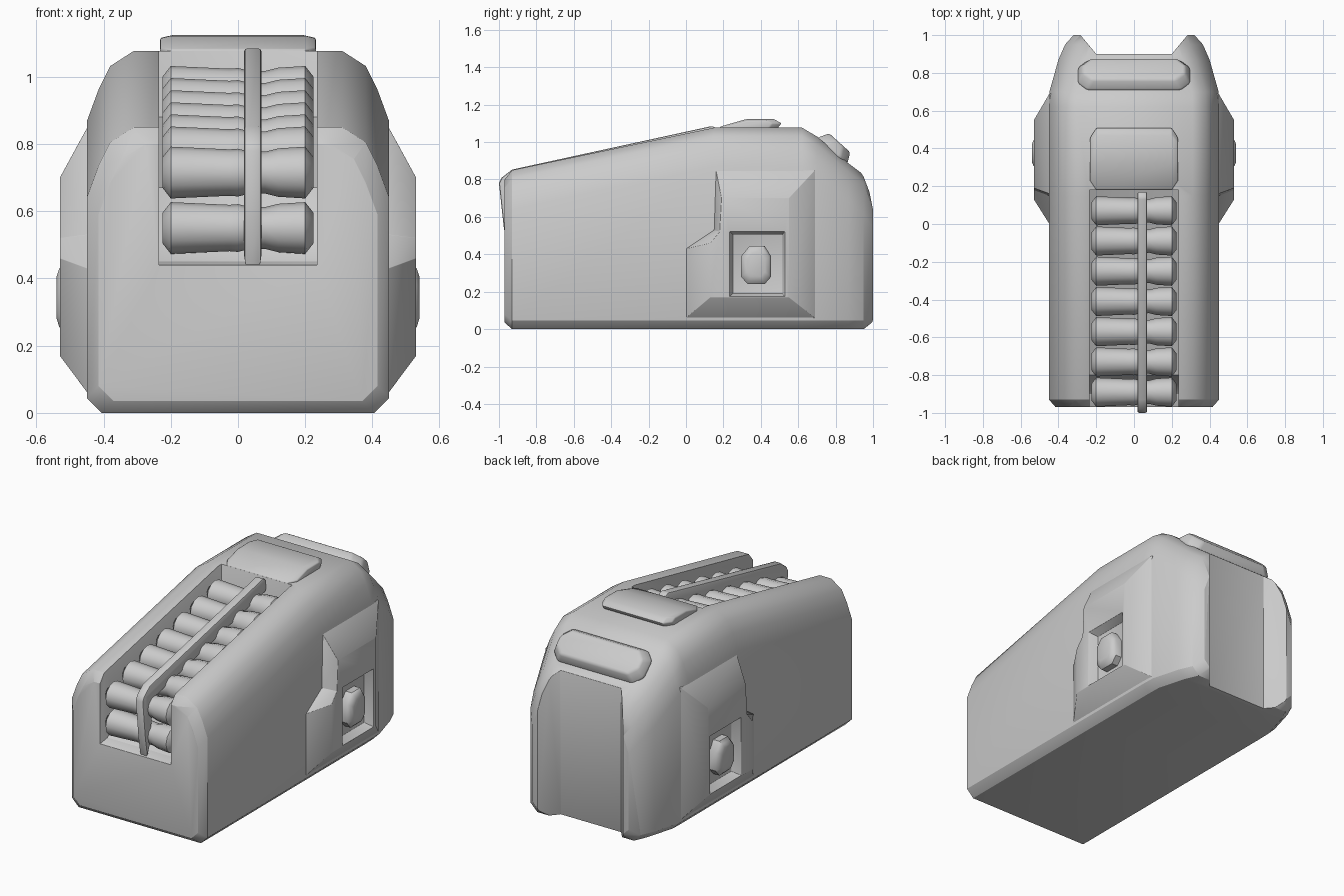
import bpy, bmesh, math
from mathutils import Matrix

if "Cube" in bpy.data.objects:
    bpy.data.objects.remove(bpy.data.objects["Cube"])


def make(name, bm, bevel=0.0, cutters=(), segs=2, helper=False):
    """Turn a bmesh into an object, cut it, bevel it and smooth it by angle."""
    bmesh.ops.recalc_face_normals(bm, faces=bm.faces)
    me = bpy.data.meshes.new(name)
    bm.to_mesh(me)
    bm.free()
    ob = bpy.data.objects.new(name, me)
    bpy.context.collection.objects.link(ob)
    if helper:
        ob.hide_render = True
        ob.hide_viewport = False
        return ob
    for c in cutters:
        m = ob.modifiers.new("cut", 'BOOLEAN')
        m.operation, m.object, m.solver = 'DIFFERENCE', c, 'EXACT'
    if bevel:
        b = ob.modifiers.new("bevel", 'BEVEL')
        b.width, b.segments = bevel, segs
        b.limit_method, b.angle_limit = 'ANGLE', math.radians(35)
    if ob.modifiers:
        bpy.context.view_layer.update()
        dg = bpy.context.evaluated_depsgraph_get()
        ob_mesh = bpy.data.meshes.new_from_object(ob.evaluated_get(dg))
        ob.modifiers.clear()
        ob.data = ob_mesh
    for p in ob.data.polygons:
        p.use_smooth = True
    ob.data.set_sharp_from_angle(angle=math.radians(40))
    return ob


def loft(rings):
    """Skin equal-length closed rings and cap both ends."""
    bm = bmesh.new()
    vs = [[bm.verts.new(p) for p in r] for r in rings]
    n = len(vs[0])
    for a, b in zip(vs, vs[1:]):
        for i in range(n):
            j = (i + 1) % n
            bm.faces.new((a[i], a[j], b[j], b[i]))
    bm.faces.new(vs[0])
    bm.faces.new(vs[-1])
    return bm


def yz_prism(pts, x0, x1):
    return loft([[(x, y, z) for y, z in pts] for x in (x0, x1)])


def rect(y0, y1, z0, z1):
    return [(y0, z0), (y1, z0), (y1, z1), (y0, z1)]


def pill(sx, sy, sz, c, inset):
    """Plate in the xy plane with clipped corners and a ridge round its rim."""
    def ring(k, z):
        a, b = sx - k, sy - k
        q = [(a, b - c), (a - c, b), (-a + c, b), (-a, b - c),
             (-a, -b + c), (-a + c, -b), (a - c, -b), (a, -b + c)]
        return [(x, y, z) for x, y in q]
    return loft([ring(inset, -sz), ring(0, 0), ring(inset, sz)])


# cutters for the feed trough and the rear recess
trough = make("trough_cutter", yz_prism(
    [(-1.1, .42), (-.9, .45), (-.83, .52), (-.80, .67), (.18, .88), (.18, 1.3), (-1.1, 1.3)],
    -.235, .235), helper=True)
plan = [(-.20, .90), (.20, .90), (.325, 1.05), (-.325, 1.05)]
recess = make("rear_recess_cutter",
              loft([[(x, y, z) for x, y in plan] for z in (-.1, 1.2)]), helper=True)


# main housing: cross-sections (y, half width, top, bottom)
def section(y, w, t, b):
    half = [(w - .045, b), (w, b + .045), (w, t - .21), (w - .035, t - .115),
            (w - .07, t - .045), (w - .14, t)]
    return [(x, y, z) for x, z in half] + [(-x, y, z) for x, z in reversed(half)]


stations = [(-.97, .415, .80, .035), (-.93, .45, .85, 0), (.15, .45, 1.077, 0),
            (.62, .45, 1.077, 0), (.70, .448, 1.03, 0), (.87, .40, .885, 0),
            (.95, .365, .825, 0), (1.0, .32, .75, .04)]
make("housing", loft([section(*s) for s in stations]), .012, (trough, recess))

# side blisters with recessed window and button
outer = [(0, .06), (0, .43), (.15, .53), (.16, .85), (.69, .85), (.69, .06)]
inner = [(.13, .17), (.13, .46), (.18, .52), (.19, .70), (.55, .70), (.55, .17)]
button = [(.33, .24), (.42, .24), (.455, .28), (.455, .39), (.42, .445),
          (.34, .445), (.295, .39), (.295, .28)]
for s, side in ((1, "right"), (-1, "left")):
    win = make(side + "_window_cutter", loft(
        [[(s * .475, y, z) for y, z in rect(.25, .515, .19, .505)],
         [(s * .56, y, z) for y, z in rect(.225, .535, .165, .53)]]), helper=True)
    make(side + "_blister", loft(
        [[(s * .40, y, z) for y, z in outer], [(s * .448, y, z) for y, z in outer],
         [(s * .53, y, z) for y, z in inner]]), .008, (win,))
    make(side + "_button", loft(
        [[(s * x, .375 + (y - .375) * k, .345 + (z - .345) * k) for y, z in button]
         for x, k in ((.46, 1), (.515, 1), (.532, .85), (.54, .6))]))

# belt of rollers: seven up the slope, one hanging at the front
prof = [(-.225, .045), (-.20, .077), (-.025, .069), (0, .071),
        (.02, .066), (.08, .062), (.12, .072), (.20, .077), (.225, .045)]
spots = [(-.89, .55), (-.89, .715)]
spots += [(-.73 + .16 * i, .775 + .036 * i) for i in range(6)]
N = 12
for i, (cy, cz) in enumerate(spots):
    make(f"roller_{i + 1}", loft(
        [[(x, cy + r * math.cos(2 * math.pi * k / N), cz + r * math.sin(2 * math.pi * k / N))
          for k in range(N)] for x, r in prof]))

# guide bar lying along the rollers and bending down at the front
bar = [(-.955, .43), (-.975, .55), (-1.0, .78), (-.985, .81), (-.93, .853),
       (.14, 1.086), (.17, 1.07), (.17, 1.0), (-.87, .77), (-.90, .72), (-.93, .50)]
make("guide_bar", yz_prism(bar, .018, .07), .01)

# top hatch plate behind the trough
hatch_prof = [(.18, 1.062), (.18, 1.082), (.32, 1.122), (.47, 1.124), (.51, 1.10), (.48, 1.062)]


def hatch_ring(x, k):
    return [(x, .345 + (y - .345) * k, 1.095 + (z - 1.095) * k) for y, z in hatch_prof]


make("top_hatch", loft([hatch_ring(-.232, .7), hatch_ring(-.20, 1),
                        hatch_ring(.20, 1), hatch_ring(.232, .7)]), .006)

# rounded bar across the rear slope
bm = pill(.30, .105, .055, .05, .03)
bmesh.ops.transform(bm, verts=bm.verts, matrix=Matrix.Translation((0, .785, .955))
                    @ Matrix.Rotation(math.radians(-42), 4, 'X'))
make("rear_bar", bm, .012)
